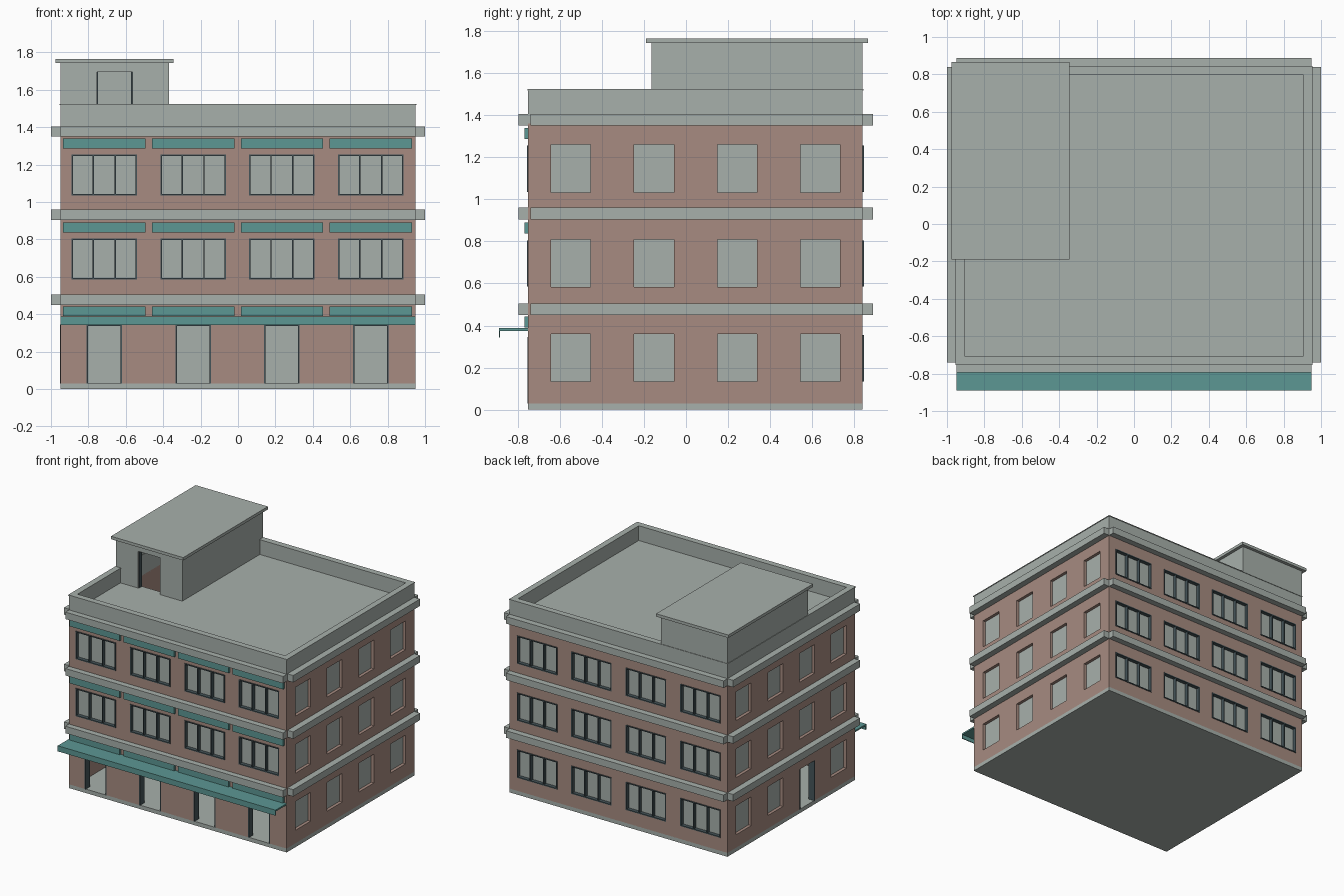
import bpy

if "Cube" in bpy.data.objects:
    bpy.data.objects.remove(bpy.data.objects["Cube"])


def material(name, rgb):
    m = bpy.data.materials.new(name)
    m.diffuse_color = (*rgb, 1)
    m.use_nodes = True
    m.node_tree.nodes["Principled BSDF"].inputs["Base Color"].default_value = m.diffuse_color
    return m


CONCRETE = material("pale_concrete", (0.39, 0.434, 0.407))
BRICK = material("red_brown_brick", (0.385, 0.26, 0.218))
TEAL = material("teal_panel", (0.108, 0.31, 0.295))
FRAME = material("dark_frame", (0.06, 0.09, 0.1))

FACES = [(0, 2, 3, 1), (4, 5, 7, 6), (0, 1, 5, 4), (2, 6, 7, 3), (0, 4, 6, 2), (1, 3, 7, 5)]


def boxes(name, spans, mat):
    """One object made of boxes, each given as (x0, x1, y0, y1, z0, z1)."""
    verts, faces = [], []
    for x0, x1, y0, y1, z0, z1 in spans:
        n = len(verts)
        verts += [(x, y, z) for z in (z0, z1) for y in (y0, y1) for x in (x0, x1)]
        faces += [tuple(n + i for i in f) for f in FACES]
    mesh = bpy.data.meshes.new(name)
    mesh.from_pydata(verts, [], faces)
    mesh.materials.append(mat)
    obj = bpy.data.objects.new(name, mesh)
    bpy.context.collection.objects.link(obj)
    return obj


def cut(target, name, spans, mat):
    cutter = boxes(name, spans, mat)
    cutter.hide_render = True
    cutter.hide_viewport = True
    mod = target.modifiers.new(name, 'BOOLEAN')
    mod.operation = 'DIFFERENCE'
    mod.solver = 'EXACT'
    mod.object = cutter


def ring(x0, x1, y0, y1, z0, z1, t):
    """Four walls of thickness t around a rectangle."""
    return [(x0, x1, y0, y0 + t, z0, z1), (x0, x1, y1 - t, y1, z0, z1),
            (x0, x0 + t, y0 + t, y1 - t, z0, z1), (x1 - t, x1, y0 + t, y1 - t, z0, z1)]


# Main dimensions
X, YF, YB = 0.95, -0.75, 0.84
FLOORS = (0.0, 0.45, 0.90)
BAYS = [-0.715 + 0.475 * i for i in range(4)]
SIDE_BAYS = [-0.547 + 0.395 * i for i in range(4)]
DEPTH = 0.03

openings, panes, frames, door_frames = [], [], [], []


def long_window(cx, z, wall, out):
    """Three-pane window on the front (out=-1) or back (out=1) wall."""
    x0, x1, z0, z1 = cx - 0.175, cx + 0.175, z + 0.135, z + 0.355
    ya, yb = sorted((wall + out * 0.005, wall - out * DEPTH))
    openings.append((x0, x1, min(ya, wall - DEPTH), max(yb, wall + DEPTH), z0, z1))
    pa, pb = sorted((wall - out * (DEPTH - 0.006), wall - out * DEPTH))
    panes.append((x0, x1, pa, pb, z0, z1))
    t = 0.008
    for a, b in ((x0, x0 + t), (x1 - t, x1), (cx - 0.062, cx - 0.055), (cx + 0.055, cx + 0.062)):
        frames.append((a, b, ya, yb, z0 + t, z1 - t))
    frames.append((x0, x1, ya, yb, z0, z0 + t))
    frames.append((x0, x1, ya, yb, z1 - t, z1))


# Front and back windows, front doors
for i, z in enumerate(FLOORS):
    for cx in BAYS:
        long_window(cx, z, YB, 1)
        if i:
            long_window(cx, z, YF, -1)
for cx in BAYS:
    x0, x1, z1 = cx - 0.095, cx + 0.095, 0.345
    openings.append((x0, x1, YF - 0.03, YF + 0.07, 0.02, z1))
    for a, b in ((x0, x0 + 0.008), (x1 - 0.008, x1)):
        door_frames.append((a, b, YF - 0.004, YF + 0.05, 0.03, z1))
    door_frames.append((x0 + 0.008, x1 - 0.008, YF - 0.004, YF + 0.05, z1 - 0.008, z1))

# Side windows, with one door on the left wall
for s in (-1, 1):
    for z in FLOORS:
        for k, cy in enumerate(SIDE_BAYS):
            y0, y1 = cy - 0.094, cy + 0.094
            if s < 0 and z == 0 and k == 1:
                openings.append((-X - 0.03, -X + 0.07, y0, y1, 0.02, 0.345))
                for a, b in ((y0, y0 + 0.008), (y1 - 0.008, y1)):
                    door_frames.append((-X - 0.003, -X + 0.05, a, b, 0.03, 0.345))
                continue
            xa, xb = sorted((s * (X + 0.03), s * (X - DEPTH)))
            openings.append((xa, xb, y0, y1, z + 0.133, z + 0.36))
            xa, xb = sorted((s * (X - DEPTH + 0.006), s * (X - DEPTH)))
            panes.append((xa, xb, y0, y1, z + 0.133, z + 0.36))

# Brick body, hollow on the ground floor and under the stair house
body = boxes("brick_body", [(-X, X, YF, YB, 0.03, 1.36)], BRICK)
cut(body, "ground_room_cutter", [(-0.90, 0.90, -0.70, 0.79, 0.02, 0.44)], BRICK)
cut(body, "stairwell_cutter", [(-0.91, -0.41, -0.125, 0.80, 0.96, 1.5)], BRICK)
cut(body, "openings_cutter", openings, BRICK)
boxes("window_panes", panes, CONCRETE)
boxes("window_frames", frames, FRAME)
boxes("door_frames", door_frames, FRAME)
boxes("base_slab", [(-X, X, YF, YB, 0, 0.031)], CONCRETE)
boxes("ground_room_back_wall", [(-0.90, 0.90, 0.76, 0.79, 0.03, 0.44)], CONCRETE)

# Floor bands on all four sides, with notched corners
bands = []
for z in (0.45, 0.905, 1.35):
    z1 = z + 0.055
    bands += [(-X, X, YF - 0.045, YF, z, z1), (-X, X, YB, YB + 0.048, z, z1),
              (-1.0, -X, YF + 0.01, YB, z, z1), (X, 1.0, YF + 0.01, YB, z, z1)]
boxes("floor_bands", bands, CONCRETE)

# Teal sign panels and the front canopy
boxes("sign_panels", [(cx - 0.22, cx + 0.22, YF - 0.017, YF, z, z + 0.052)
                      for cx in BAYS for z in (0.39, 0.838, 1.287)], TEAL)
boxes("canopy", [(-X, X, -0.89, YF, 0.375, 0.387),
                 (-X, X, -0.89, -0.883, 0.343, 0.375)], TEAL)

# Roof deck around the stairwell, parapet and coping
boxes("roof_deck", [(-0.41, 0.91, -0.71, 0.80, 1.35, 1.405),
                    (-0.91, -0.41, -0.71, -0.125, 1.35, 1.405)], CONCRETE)
boxes("parapet", ring(-X, X, YF, YB, 1.35, 1.518, 0.04), CONCRETE)
boxes("parapet_coping", ring(-X - 0.004, X + 0.004, YF - 0.004, YB + 0.004, 1.518, 1.524, 0.048), CONCRETE)

# Stair house with an open doorway and overhanging roof
PX0, PX1, PY0 = -X, -0.37, -0.165
DX0, DX1, DZ = -0.755, -0.565, 1.695
boxes("stair_house_walls", [
    (PX0, DX0, PY0, PY0 + 0.04, 1.40, 1.742), (DX1, PX1, PY0, PY0 + 0.04, 1.40, 1.742),
    (DX0, DX1, PY0, PY0 + 0.04, DZ, 1.742),
    (PX0, PX0 + 0.04, PY0 + 0.04, YB, 1.40, 1.742), (PX1 - 0.04, PX1, PY0 + 0.04, YB, 1.40, 1.742),
    (PX0 + 0.04, PX1 - 0.04, YB - 0.04, YB, 1.40, 1.742)], CONCRETE)
boxes("stair_house_roof", [(-0.975, -0.345, -0.19, 0.865, 1.742, 1.765)], CONCRETE)
boxes("stair_house_door_frame", [(DX0, DX0 + 0.006, PY0 + 0.01, PY0 + 0.04, 1.405, DZ),
                                 (DX1 - 0.006, DX1, PY0 + 0.01, PY0 + 0.04, 1.405, DZ)], FRAME)
